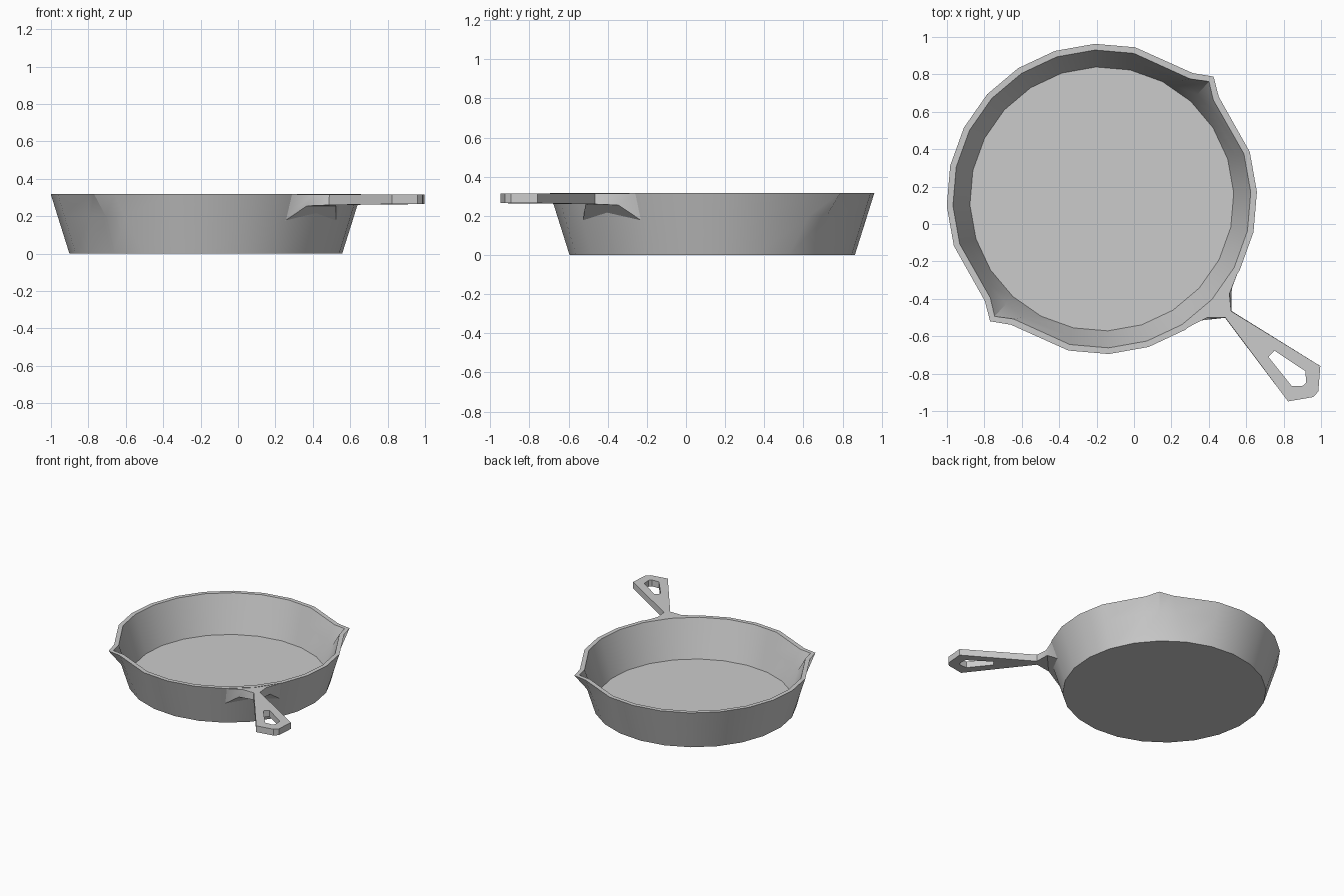
import bpy, bmesh
from math import radians, sin, cos
from mathutils import Matrix

if "Cube" in bpy.data.objects:
    bpy.data.objects.remove(bpy.data.objects["Cube"])

# Local frame: handle along +x, spouts at +/-y; then turned into place
PLACE = Matrix.Translation((-0.172, 0.134, 0)) @ Matrix.Rotation(radians(-42.4), 4, 'Z')
SIDES = 24
TOP = 0.318


def finish(bm, name):
    bmesh.ops.recalc_face_normals(bm, faces=bm.faces)
    bm.transform(PLACE)
    mesh = bpy.data.meshes.new(name)
    bm.to_mesh(mesh)
    bm.free()
    ob = bpy.data.objects.new(name, mesh)
    bpy.context.collection.objects.link(ob)
    bpy.ops.object.select_all(action='DESELECT')
    ob.select_set(True)
    bpy.context.view_layer.objects.active = ob
    bpy.ops.object.shade_smooth_by_angle(angle=radians(30))


# Pan: stacked rings, outside going up then inside going down
# spread = angle between spout tip and its corners, tip = radius of the tip
def ring(bm, r, z, spread=15, tip=None):
    verts = []
    for i in range(SIDES):
        a, rad = 15 * i, r
        k = (i % 12) - 6          # -1, 0, 1 around each spout
        if abs(k) == 1:
            a += k * (spread - 15)
        elif k == 0 and tip:
            rad = tip
        verts.append(bm.verts.new((rad * cos(radians(a)), rad * sin(radians(a)), z)))
    return verts


bm = bmesh.new()
rings = [
    ring(bm, 0.730, 0.0),
    ring(bm, 0.793, 0.20, 9),
    ring(bm, 0.830, TOP, 6.5, 0.886),
    ring(bm, 0.797, TOP, 6.0, 0.850),
    ring(bm, 0.757, 0.19, 9),
    ring(bm, 0.706, 0.03),
]
for lo, hi in zip(rings, rings[1:]):
    for i in range(SIDES):
        j = (i + 1) % SIDES
        bm.faces.new((lo[i], lo[j], hi[j], hi[i]))
bm.faces.new(rings[0])
bm.faces.new(rings[-1])
finish(bm, "pan_body")

# Handle: flared root, neck, widening grip with a hole
ZT, ZB = 0.315, 0.265
half = {  # name: (top point, bottom point)
    'root':  ((0.800, 0.205, ZT), (0.757, 0.203, 0.175)),
    'flare': ((0.846, 0.085, ZT), (0.836, 0.115, 0.255)),
    'neck':  ((0.915, 0.023, ZT), (0.915, 0.025, 0.260)),
    'wide':  ((1.465, 0.128, ZT), (1.465, 0.128, ZB)),
    'end':   ((1.549, 0.020, ZT), (1.549, 0.020, ZB)),
    'hole1': ((1.228, 0.023, ZT), (1.228, 0.023, ZB)),
    'hole2': ((1.425, 0.054, ZT), (1.425, 0.054, ZB)),
    'hole3': ((1.468, 0.012, ZT), (1.468, 0.012, ZB)),
}
bm = bmesh.new()
pts = {}
for name, levels in half.items():
    for s in (1, -1):
        pts[name, s] = [bm.verts.new((x, s * y, z)) for x, y, z in levels]

plan = []
for a, b in (('root', 'flare'), ('flare', 'neck'), ('neck', 'hole1'), ('hole3', 'end')):
    plan.append([(a, 1), (b, 1), (b, -1), (a, -1)])
for s in (1, -1):
    plan.append([(n, s) for n in ('neck', 'wide', 'hole2', 'hole1')])
    plan.append([(n, s) for n in ('wide', 'end', 'hole3', 'hole2')])

edges = {}
for face in plan:
    for level in (0, 1):
        bm.faces.new([pts[p][level] for p in face])
    for p, q in zip(face, face[1:] + face[:1]):
        edges.setdefault(frozenset((p, q)), []).append((p, q))
# Side walls along every edge used by one plan face only
for used in edges.values():
    if len(used) == 1:
        p, q = used[0]
        bm.faces.new((pts[p][0], pts[q][0], pts[q][1], pts[p][1]))
finish(bm, "handle")
